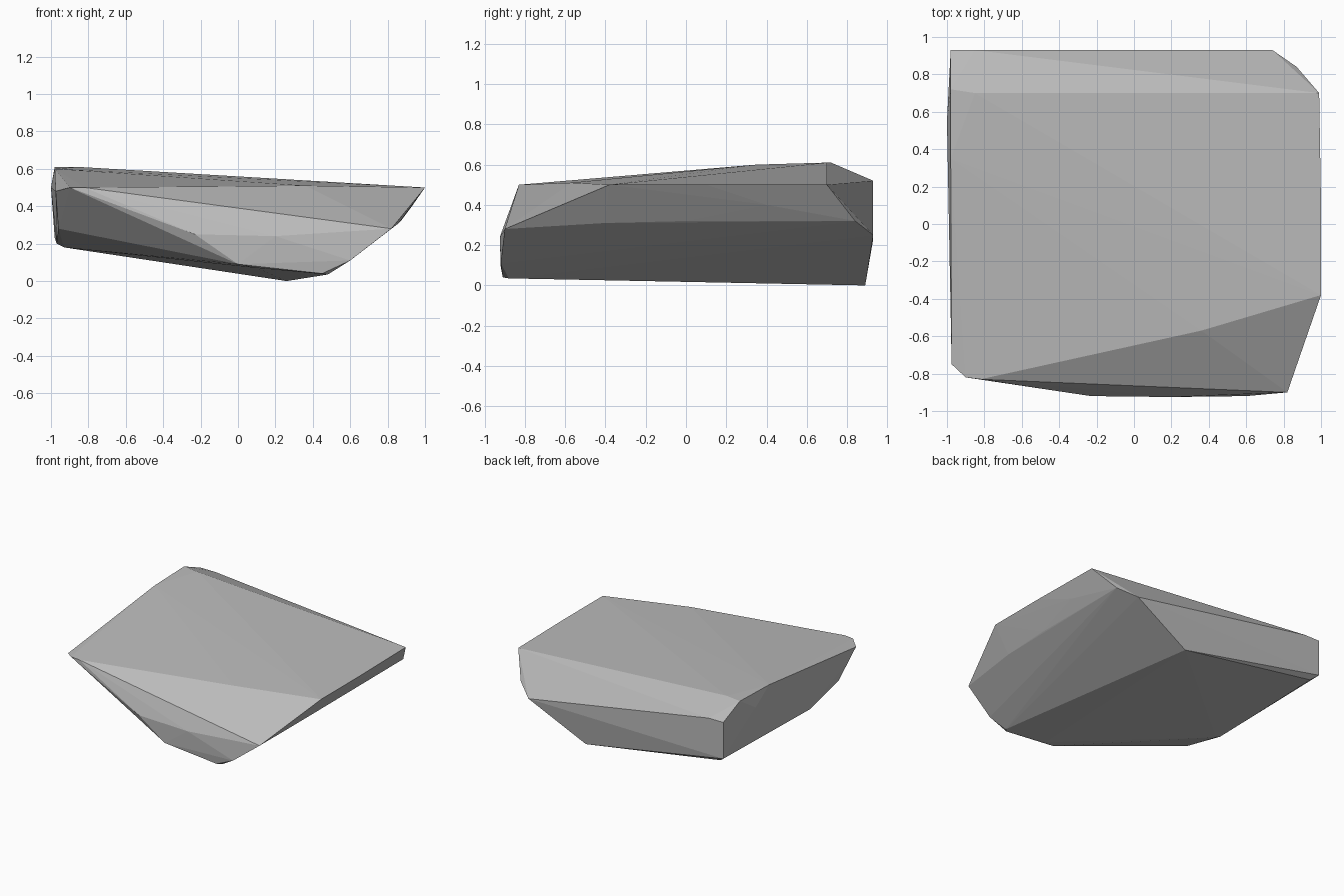
import bpy
import bmesh

# Remove the default object only
default_cube = bpy.data.objects.get("Cube")
if default_cube:
    bpy.data.objects.remove(default_cube, do_unlink=True)


def make_material(name, color):
    material = bpy.data.materials.new(name)
    material.use_nodes = True
    material.diffuse_color = color
    shader = next(n for n in material.node_tree.nodes if n.type == "BSDF_PRINCIPLED")
    shader.inputs["Base Color"].default_value = color
    shader.inputs["Roughness"].default_value = 0.9
    return material


def make_stone(name, corners, material):
    """Wrap a tight convex skin of flat facets around the corner points."""
    mesh = bpy.data.meshes.new(name)
    bm = bmesh.new()
    for corner in corners:
        bm.verts.new(corner)
    hull = bmesh.ops.convex_hull(bm, input=bm.verts)
    unused = {g for g in hull["geom_interior"] + hull["geom_unused"]
              if isinstance(g, bmesh.types.BMVert)}
    bmesh.ops.delete(bm, geom=list(unused), context="VERTS")
    bmesh.ops.recalc_face_normals(bm, faces=bm.faces)
    bm.to_mesh(mesh)
    bm.free()
    mesh.materials.append(material)
    stone = bpy.data.objects.new(name, mesh)
    bpy.context.collection.objects.link(stone)
    return stone


# Sloping top slab: high back ridge down to the right and front edges
top_rim = [
    (-.98, .72, .61), (-.85, .7, .61), (-.98, .35, .6),
    (.99, .7, .5), (1, .1, .5), (1, -.38, .5), (.36, -.57, .51),
    (-.82, -.83, .5), (-.9, -.82, .5), (-.975, -.75, .48),
]

# Back wall, tapering towards the right
back_wall = [
    (-.98, .93, .52), (-.85, .93, .52), (-.98, .93, .23),
    (.6, .93, .27), (.74, .93, .25), (.87, .84, .32),
]

# Undercut right flank
right_flank = [
    (.82, -.9, .28), (.86, -.4, .31), (.87, 0, .32), (.93, .4, .4),
]

# Steep front face
front_face = [
    (-.23, -.92, .25), (.2, -.925, .24), (.6, -.92, .11),
    (0, -.92, .09), (.45, -.91, .04), (.1, -.89, .07),
]

# Keel and left underside
underside = [
    (.26, .89, 0), (.48, -.88, .035), (-.93, .89, .19),
    (-.97, -.18, .2), (-.93, -.18, .18), (-.96, -.55, .28),
    (-.97, -.66, .4), (-1, .55, .5),
]

stone_grey = make_material("stone grey", (.5, .5, .5, 1))
make_stone("boulder", top_rim + back_wall + right_flank + front_face + underside, stone_grey)
